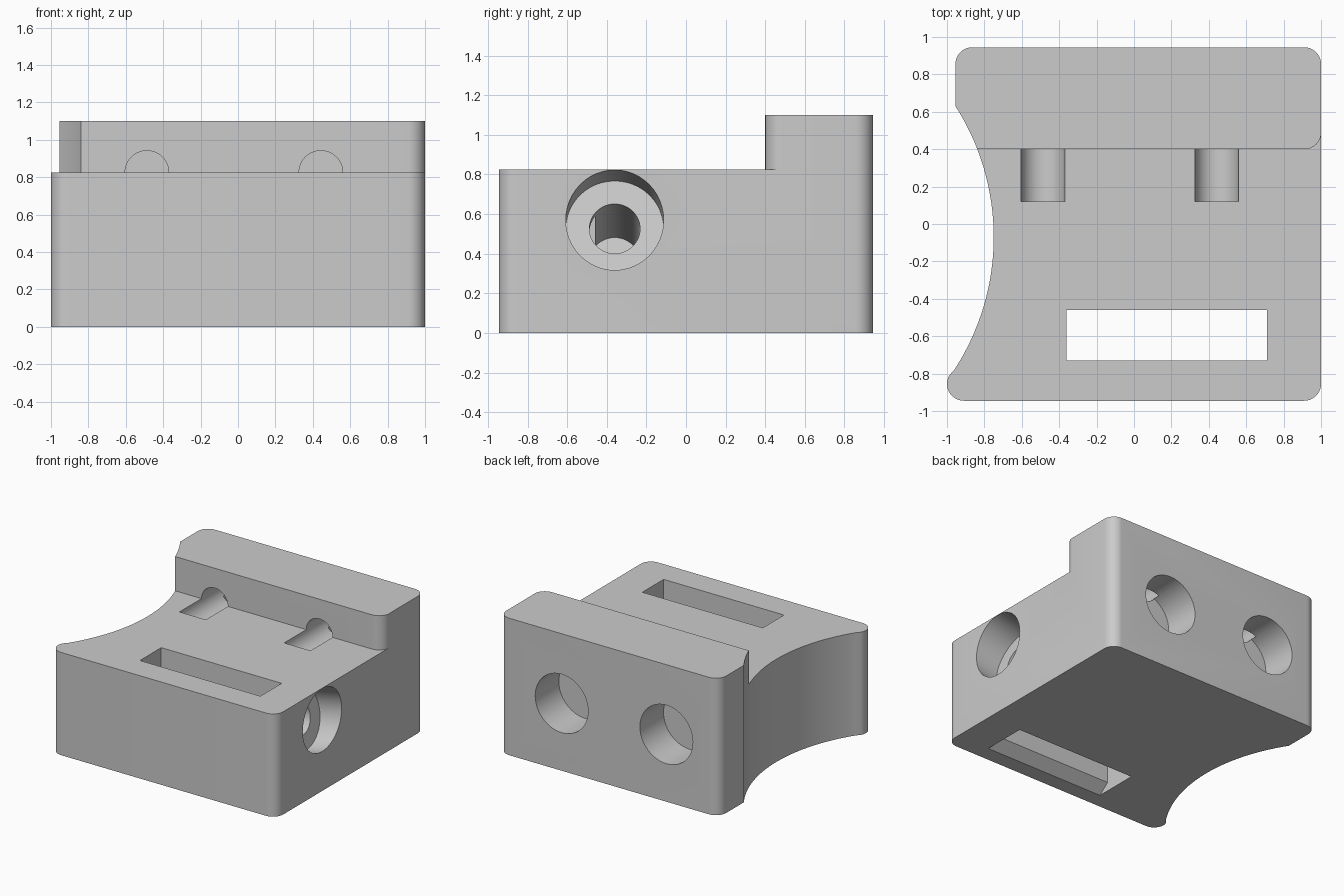
import bpy, bmesh
from math import sin, cos, radians
from mathutils import Vector

cube = bpy.data.objects.get("Cube")
if cube:
    bpy.data.objects.remove(cube)

GREY = (0.6, 0.6, 0.6, 1.0)
mat = bpy.data.materials.new("plain grey")
mat.use_nodes = True
mat.diffuse_color = GREY
mat.node_tree.nodes["Principled BSDF"].inputs["Base Color"].default_value = GREY


def arc(cx, cy, r, a0, a1, n=10):
    angles = [radians(a0 + (a1 - a0) * i / n) for i in range(n + 1)]
    return [(cx + r * cos(a), cy + r * sin(a)) for a in angles]


def finish(bm, name):
    bmesh.ops.recalc_face_normals(bm, faces=bm.faces)
    mesh = bpy.data.meshes.new(name)
    bm.to_mesh(mesh)
    bm.free()
    mesh.materials.append(mat)
    ob = bpy.data.objects.new(name, mesh)
    bpy.context.collection.objects.link(ob)
    return ob


def prism(name, outline, low, high, place=lambda u, v, w: (u, v, w)):
    """Extrude a flat outline between two levels."""
    bm = bmesh.new()
    face = bm.faces.new([bm.verts.new(place(u, v, low)) for u, v in outline])
    ext = bmesh.ops.extrude_face_region(bm, geom=[face])["geom"]
    shift = Vector(place(0, 0, high)) - Vector(place(0, 0, low))
    bmesh.ops.translate(bm, vec=shift, verts=[g for g in ext if isinstance(g, bmesh.types.BMVert)])
    return finish(bm, name)


def bore(name, start, end, radius):
    """Round cutter between two points."""
    start, end = Vector(start), Vector(end)
    axis = end - start
    bm = bmesh.new()
    bmesh.ops.create_cone(bm, cap_ends=True, segments=48, radius1=radius, radius2=radius, depth=axis.length)
    bmesh.ops.rotate(bm, verts=bm.verts, matrix=axis.to_track_quat("Z", "Y").to_matrix())
    bmesh.ops.translate(bm, verts=bm.verts, vec=(start + end) / 2)
    return finish(bm, name)


# Block with rounded corners and a hollowed side
R = 0.09
outline = (arc(0.91, -0.855, R, -90, 0) + arc(0.91, 0.855, R, 0, 90)
           + arc(-0.865, 0.855, R, 90, 180)
           + arc(-2.05, -0.07, 1.3, 32.6, -33.1, 32)
           + arc(-0.91, -0.855, R, 150, 270))
block = prism("clamp_block", outline, 0, 1.1)

# Space in front of the raised rear ledge
notch = [(-2, -2), (2, -2), (2, 0.49)] + arc(0.911, 0.49, R, 0, -90) + [(-2, 0.4)]
cutters = [prism("ledge_cutter", notch, 0.825, 2)]

# Strap slot, flared at the bottom towards the front
slot = [(-0.82, -0.001), (-0.73, 0.07), (-0.73, 2), (-0.46, 2), (-0.46, -0.001)]
cutters.append(prism("slot_cutter", slot, -0.36, 0.71, lambda u, v, w: (w, u, v)))

# Rear screw holes: wide recess, narrow channel opening on the deck
for x in (-0.487, 0.443):
    cutters.append(bore("recess_cutter", (x, 1.2, 0.54), (x, 0.645, 0.54), 0.235))
    cutters.append(bore("channel_cutter", (x, 0.7, 0.825), (x, 0.12, 0.825), 0.117))

# Side screw hole sloping down into the block
def side(depth):
    return (1 - depth, -0.36, 0.57 - 0.22 * depth)

cutters.append(bore("side_recess_cutter", side(-0.2), side(0.2), 0.247))
cutters.append(bore("side_hole_cutter", side(0.1), side(0.97), 0.128))

# Carve the block
bpy.context.view_layer.objects.active = block
block.select_set(True)
for c in cutters:
    mod = block.modifiers.new("carve", "BOOLEAN")
    mod.operation = "DIFFERENCE"
    mod.solver = "EXACT"
    mod.object = c
    bpy.ops.object.modifier_apply(modifier=mod.name)
    bpy.data.objects.remove(c)
bpy.ops.object.shade_smooth_by_angle(angle=radians(30))
